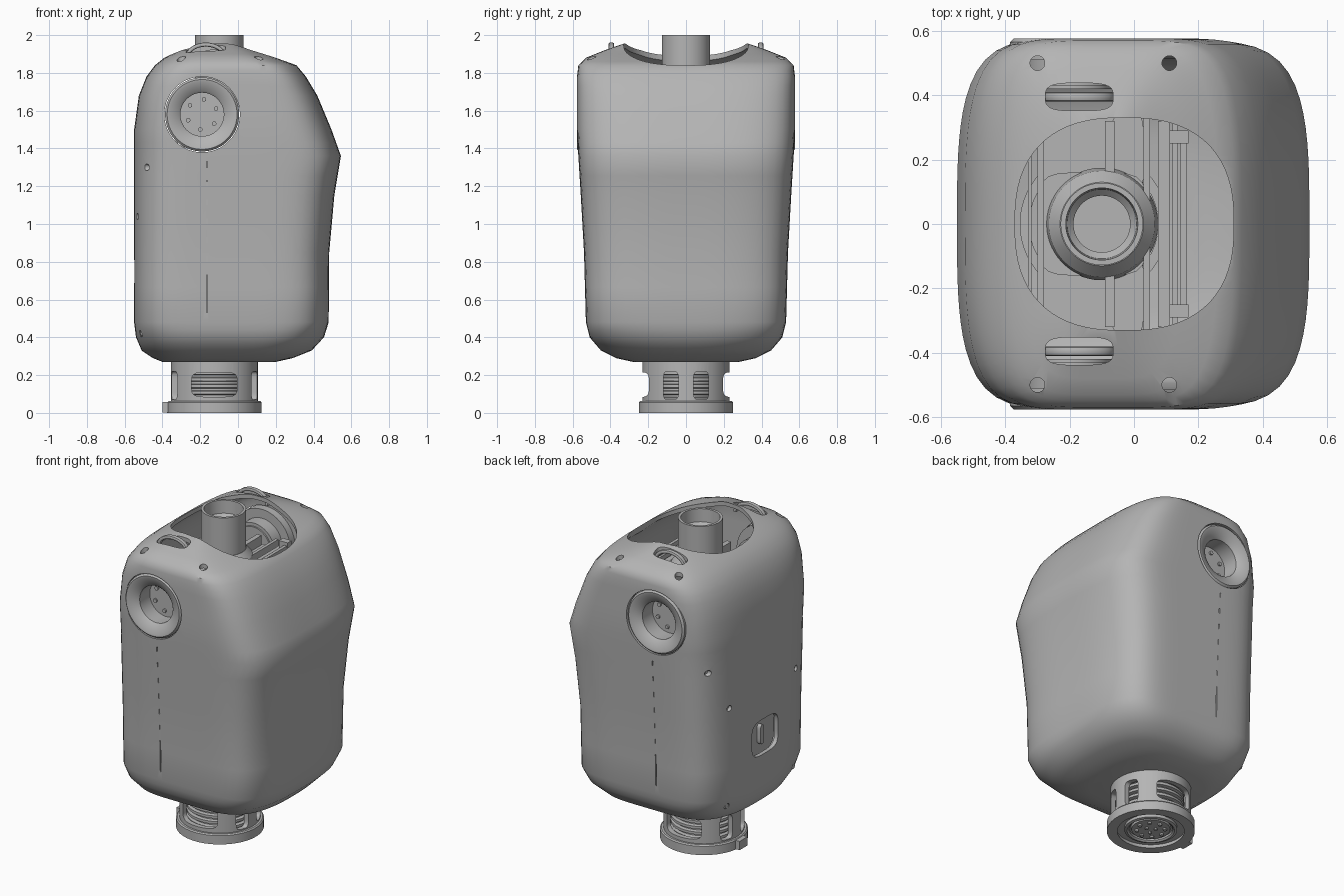
import bpy, bmesh, math
from mathutils import Matrix, Vector

old = bpy.data.objects.get("Cube")
if old:
    bpy.data.objects.remove(old, do_unlink=True)

grey = bpy.data.materials.new("plain grey")
grey.use_nodes = True
COLOUR = (0.46, 0.46, 0.46, 1)
grey.diffuse_color = COLOUR
grey.node_tree.nodes["Principled BSDF"].inputs["Base Color"].default_value = COLOUR

SIDE = {s: Matrix.Rotation(-s * math.pi / 2, 4, 'X') for s in (-1, 1)}  # local z -> s*y
BACK = Matrix.Rotation(-math.pi / 2, 4, 'Y')                            # local z -> -x
T = Matrix.Translation


def oval(hx, hy, m=2, k=2, n=96):
    """Points of a rounded rectangle, spaced evenly by direction."""
    pts = []
    for i in range(n):
        a = 2 * math.pi * (i + 0.5) / n
        c, s = math.cos(a), math.sin(a)
        lo, hi = 0, 1.5
        for _ in range(30):
            r = (lo + hi) / 2
            lo, hi = (r, hi) if abs(r * c) ** m + abs(r * s) ** k < 1 else (lo, r)
        pts.append((lo * c * hx, lo * s * hy))
    return pts


def loft(bm, rings, mat=Matrix(), loop=False):
    """Skin equal rings of points; cap the ends, or join last to first."""
    vs = [[bm.verts.new(mat @ Vector(p)) for p in ring] for ring in rings]
    n = len(vs[0])
    pairs = list(zip(vs, vs[1:])) + ([(vs[-1], vs[0])] if loop else [])
    for a, b in pairs:
        for i in range(n):
            j = (i + 1) % n
            bm.faces.new((a[i], a[j], b[j], b[i]))
    if not loop:
        bm.faces.new(vs[0][::-1])
        bm.faces.new(vs[-1])


def lathe(bm, profile, mat=Matrix(), loop=False, n=64):
    loft(bm, [[(x, y, z) for x, y in oval(r, r, n=n)] for r, z in profile], mat, loop)


def prism(bm, hx, hy, z0, z1, mat=Matrix(), m=2, n=48):
    ring = oval(hx, hy, m, m, n)
    loft(bm, [[(x, y, z) for x, y in ring] for z in (z0, z1)], mat)


def box(bm, lo, hi):
    lo, hi = Vector(lo), Vector(hi)
    size = Matrix.Diagonal((*(hi - lo), 1))
    bmesh.ops.create_cube(bm, size=1, matrix=T((lo + hi) / 2) @ size)


def finish(name, bm, angle=30):
    bmesh.ops.recalc_face_normals(bm, faces=bm.faces)
    me = bpy.data.meshes.new(name)
    bm.to_mesh(me)
    bm.free()
    me.materials.append(grey)
    ob = bpy.data.objects.new(name, me)
    bpy.context.collection.objects.link(ob)
    smooth(ob, angle)
    return ob


def smooth(ob, angle=30):
    bpy.ops.object.select_all(action='DESELECT')
    ob.select_set(True)
    bpy.context.view_layer.objects.active = ob
    bpy.ops.object.shade_smooth_by_angle(angle=math.radians(angle))


def carve(ob, bm, angle=30):
    cutter = finish("cutter", bm)
    cutter.hide_render = True
    mod = ob.modifiers.new("carve", 'BOOLEAN')
    mod.operation, mod.solver, mod.object = 'DIFFERENCE', 'EXACT', cutter
    bpy.context.view_layer.objects.active = ob
    bpy.ops.object.modifier_apply(modifier=mod.name)
    bpy.data.objects.remove(cutter, do_unlink=True)
    smooth(ob, angle)


# Torso shell sections: height, back x, chest x, half width, squareness
SECTIONS = [
    (0.27, -0.40, 0.20, 0.28, 4), (0.29, -0.45, 0.29, 0.37, 4.2),
    (0.33, -0.51, 0.39, 0.45, 4.6), (0.40, -0.54, 0.455, 0.51, 5.2),
    (0.48, -0.55, 0.48, 0.53, 6), (0.85, -0.55, 0.483, 0.54, 6),
    (1.15, -0.55, 0.51, 0.557, 6), (1.36, -0.55, 0.545, 0.57, 6),
    (1.50, -0.55, 0.495, 0.577, 6), (1.68, -0.525, 0.42, 0.577, 6),
    (1.78, -0.485, 0.36, 0.577, 6), (1.84, -0.44, 0.31, 0.57, 5.5),
    (1.88, -0.39, 0.21, 0.53, 5), (1.92, -0.31, 0.10, 0.43, 4.5),
    (1.955, -0.20, 0.02, 0.33, 4)]


def section_ring(z, x0, x1, hy, m):
    cx = (x0 + x1) / 2
    return [(cx + x, y, z) for x, y in oval((x1 - x0) / 2, hy, m, m * 0.55)]


levels = []
for i in range(len(SECTIONS) - 1):
    a, b = Vector(SECTIONS[i]), Vector(SECTIONS[i + 1])
    levels += [a.lerp(b, t / 2) for t in range(2)]
levels.append(Vector(SECTIONS[-1]))
bm = bmesh.new()
loft(bm, [section_ring(*v) for v in levels])
shell = finish("torso_shell", bm, 40)
mod = shell.modifiers.new("wall", 'SOLIDIFY')
mod.thickness, mod.offset = 0.025, -1
bpy.ops.object.modifier_apply(modifier="wall")

# Openings: neck, shoulders, strap slots, back pocket, screws and seams
SHOULDER = [T((-0.19, s * 0.57, 1.58)) @ SIDE[s] for s in (-1, 1)]
SCREWS = [(0.47, 1.3), (0.33, 1.04), (0.33, 0.42)]
bm = bmesh.new()
prism(bm, 0.34, 0.33, 1.6, 2.2, T((-0.03, 0, 0)), 2.5, 80)
prism(bm, 0.11, 0.13, 0.3, 0.8, T((0, 0, 0.75)) @ BACK, 4)
for s, mat in zip((-1, 1), SHOULDER):
    lathe(bm, [(0.2, -0.15), (0.2, 0.1)], mat)
    prism(bm, 0.105, 0.043, 1.8, 2.1, T((-0.17, s * 0.395, 0)), 3.5)
    for x, y in ((-0.3, 0.5), (0.11, 0.5)):
        prism(bm, 0.023, 0.023, 1.7, 2.1, T((x, s * y, 0)), n=16)
    for y, z in SCREWS:
        prism(bm, 0.018, 0.018, 0.4, 0.7, T((0, s * y, z)) @ BACK, n=16)
    for z0, z1 in [(0.53, 0.73)] + [(0.8 + 0.1 * i, 0.83 + 0.1 * i) for i in range(6)]:
        y = 0.522 + 0.045 * (z0 - 0.5)
        box(bm, (-0.168, min(s * y, s * 0.7), z0), (-0.162, max(s * y, s * 0.7), z1))
carve(shell, bm, 40)

# Shoulder sockets: dished ring, deep bore, bolted floor
for name, mat in zip(("right", "left"), SHOULDER):
    bm = bmesh.new()
    lathe(bm, [(0.196, -0.06), (0.196, -0.005), (0.185, 0.006), (0.172, 0.004),
               (0.125, -0.02), (0.115, -0.03), (0.115, -0.14), (0.14, -0.14),
               (0.14, -0.06)], mat, True)
    lathe(bm, [(0.12, -0.15), (0.12, -0.13)], mat)
    for i in range(6):
        a = i * math.pi / 3 + 0.4
        prism(bm, 0.012, 0.012, -0.13, -0.12,
              mat @ T((0.08 * math.cos(a), 0.08 * math.sin(a), 0)), n=12)
    finish(name + "_shoulder_socket", bm)

# Strap bars arching through the slots, with pans beneath them
for name, s in (("right", -1), ("left", 1)):
    bm = bmesh.new()
    rings = []
    for i in range(17):
        a = math.pi * i / 16
        c, r = math.cos(a), math.sin(a)
        rings.append([(-0.17 + c * (0.1 + u), s * 0.395 + v, 1.88 + r * (0.07 + u))
                      for u, v in oval(0.011, 0.015, 3, 3, 12)])
    loft(bm, rings)
    finish(name + "_strap_bar", bm)

# Back pocket floor with latch
bm = bmesh.new()
prism(bm, 0.13, 0.15, 0.49, 0.505, T((0, 0, 0.75)) @ BACK, 4)
prism(bm, 0.06, 0.018, 0.5, 0.53, T((0, 0, 0.75)) @ BACK, 4)
finish("back_pocket", bm)
bm = bmesh.new()
for s in (-1, 1):
    for (y, z), x in zip(SCREWS, (0.455, 0.515, 0.515)):
        prism(bm, 0.016, 0.016, x - 0.02, x, T((0, s * y, z)) @ BACK, n=12)
finish("back_screws", bm)

# Neck tube, flared collar and yoke
NECK = T((-0.1, 0, 0))
bm = bmesh.new()
lathe(bm, [(0.128, 1.66), (0.128, 2.0), (0.112, 2.0), (0.108, 1.92),
           (0.088, 1.9), (0.088, 1.66)], NECK, True)
finish("neck_tube", bm)
bm = bmesh.new()
lathe(bm, [(0.175, 1.66), (0.165, 1.72), (0.13, 1.76), (0.1, 1.76), (0.1, 1.66)], NECK, True)
finish("neck_collar", bm)
bm = bmesh.new()
prism(bm, 0.17, 0.16, 1.64, 1.68, T((-0.13, 0, 0)), 5)
for s in (-1, 1):
    prism(bm, 0.05, 0.12, 1.62, 1.66, T((-0.02, s * 0.22, 0)), 6)
    box(bm, (-0.09, s * 0.22 - 0.1, 1.45), (-0.06, s * 0.22 + 0.1, 1.72))
finish("neck_yoke", bm)

# Inner frame: upright boards and a back rail
bm = bmesh.new()
for x, hy, top, w in ((0.03, 0.33, 1.72, 0.02), (0.075, 0.32, 1.7, 0.035),
                      (0.12, 0.31, 1.72, 0.015), (0.145, 0.28, 1.74, 0.02),
                      (-0.3, 0.29, 1.74, 0.02), (-0.33, 0.22, 1.72, 0.012)):
    box(bm, (x, -hy, 0.5), (x + w, hy, top))
for s in (-1, 1):
    box(bm, (0.11, s * 0.27 - 0.02, 1.6), (0.17, s * 0.27 + 0.02, 1.76))
box(bm, (-0.3, -0.33, 1.3), (0.03, 0.33, 1.33))
finish("inner_frame", bm)

# Waist sleeve with flange, tab and windows
WAIST = T((-0.125, 0, 0))
bm = bmesh.new()
lathe(bm, [(0.25, 0), (0.25, 0.055), (0.243, 0.062), (0.23, 0.062), (0.23, 0.3),
           (0.2, 0.3), (0.2, 0.02), (0.19, 0.0)], WAIST, True)
sleeve = finish("waist_sleeve", bm)
bm = bmesh.new()
for s in (-1, 1):
    prism(bm, 0.12, 0.065, 0.1, 0.4, T((-0.125, 0, 0.15)) @ SIDE[s], 5)
    for side in (BACK, BACK @ Matrix.Rotation(math.pi, 4, 'X')):
        prism(bm, 0.075, 0.04, 0.1, 0.4, T((-0.125, s * 0.08, 0.145)) @ side, 5)
carve(sleeve, bm)
bm = bmesh.new()
box(bm, (-0.4, -0.04, 0.003), (-0.36, 0.04, 0.058))
finish("waist_tab", bm)

# Ribbed waist core and bolted end plate
bm = bmesh.new()
ribs = []
for i in range(6):
    z = 0.06 + 0.035 * i
    ribs += [(0.17, z), (0.19, z + 0.004), (0.19, z + 0.02), (0.17, z + 0.024)]
lathe(bm, [(0.198, 0.025), (0.198, 0.05)] + ribs + [(0.17, 0.3)], WAIST)
finish("waist_core", bm)
bm = bmesh.new()
lathe(bm, [(0.15, 0.03), (0.15, 0.008), (0.135, 0.004), (0.125, 0.012), (0.125, 0.03)],
      WAIST, True)
lathe(bm, [(0.115, 0.03), (0.11, 0.012)], WAIST)
for r, n, size in ((0.08, 8, 0.011), (0.03, 3, 0.009), (0.22, 12, 0.012)):
    for i in range(n):
        a = 2 * math.pi * i / n
        prism(bm, size, size, 0.001 if r < 0.2 else -0.0, 0.02,
              WAIST @ T((r * math.cos(a), r * math.sin(a), 0)), n=12)
finish("waist_end_plate", bm)
